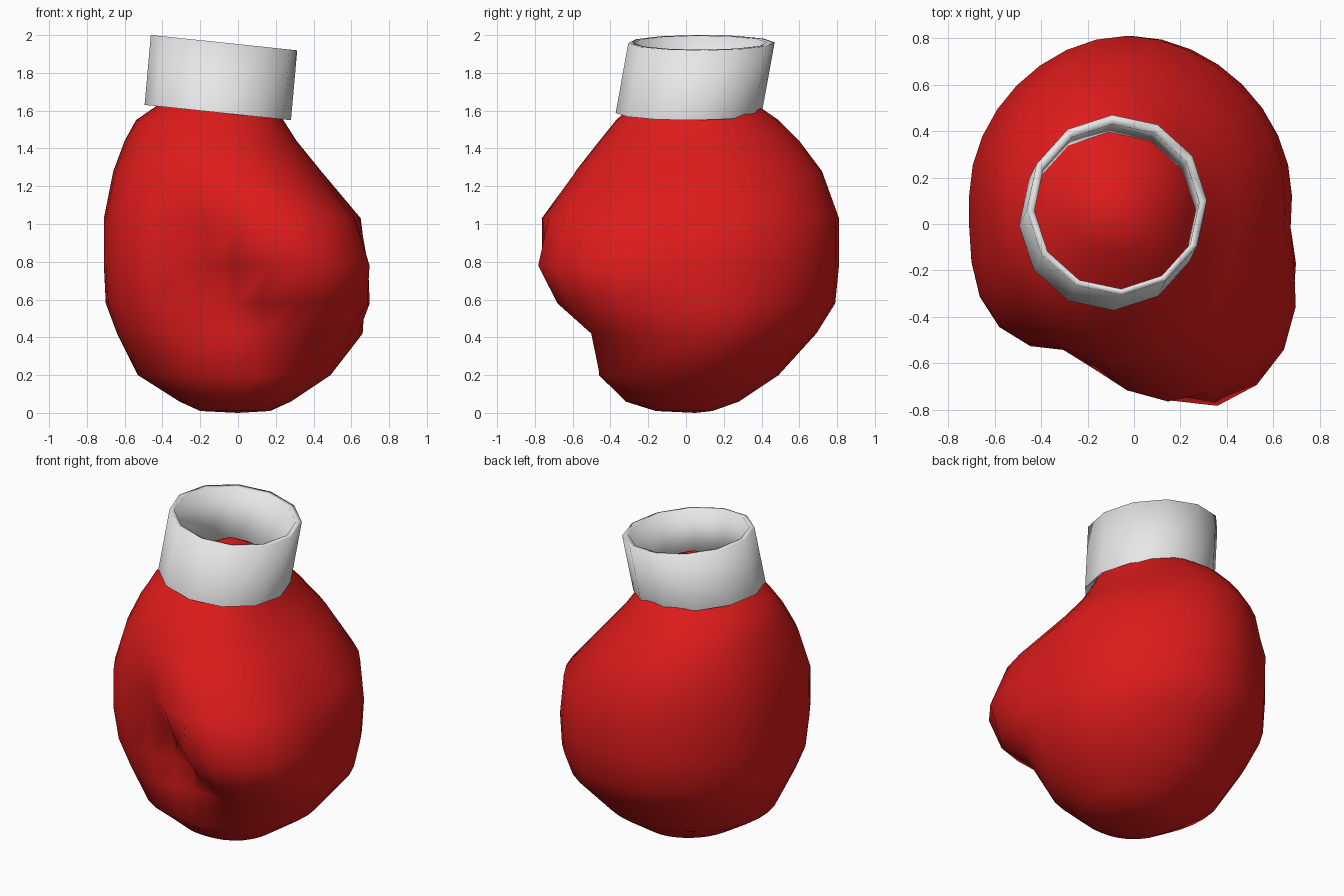
import bpy, math
from math import sin, cos, pi, radians

if "Cube" in bpy.data.objects:
    bpy.data.objects.remove(bpy.data.objects["Cube"])


def material(name, rgb):
    m = bpy.data.materials.new(name)
    m.diffuse_color = (*rgb, 1)
    m.use_nodes = True
    m.node_tree.nodes["Principled BSDF"].inputs["Base Color"].default_value = m.diffuse_color
    return m


red = material("red leather", (0.72, 0.011, 0.011))
white = material("white cuff", (0.80, 0.80, 0.80))


def interp(table, z):
    """Linear lookup in a list of (z, value)."""
    if z <= table[0][0]:
        return table[0][1]
    for (a, va), (b, vb) in zip(table, table[1:]):
        if z <= b:
            return va + (vb - va) * (z - a) / (b - a)
    return table[-1][1]


def build(name, verts, faces, mat, angle):
    me = bpy.data.meshes.new(name)
    me.from_pydata(verts, [], faces)
    me.materials.append(mat)
    ob = bpy.data.objects.new(name, me)
    bpy.context.collection.objects.link(ob)
    bpy.ops.object.select_all(action='DESELECT')
    ob.select_set(True)
    bpy.context.view_layer.objects.active = ob
    bpy.ops.object.shade_smooth_by_angle(angle=radians(angle))
    return ob


def strips(rings, n):
    return [(r * n + i, r * n + (i + 1) % n, (r + 1) * n + (i + 1) % n, (r + 1) * n + i)
            for r in range(rings - 1) for i in range(n)]


# Mitt: stacked rings (height, left, right, front, back) with a thumb bulge
LEVELS = [
    (0.01, -.20, .17, -.16, .14),
    (0.06, -.31, .28, -.32, .28),
    (0.20, -.53, .49, -.46, .49),
    (0.42, -.64, .66, -.51, .69),
    (0.58, -.70, .67, -.54, .79),
    (0.78, -.71, .68, -.57, .81),
    (1.03, -.71, .65, -.57, .81),
    (1.28, -.66, .44, -.52, .72),
    (1.44, -.60, .31, -.44, .60),
    (1.55, -.54, .24, -.37, .49),
    (1.64, -.41, .20, -.27, .36),
    (1.74, -.26, .08, -.12, .22),
]
THUMB = [(0.3, 0), (0.42, .03), (0.58, .20), (0.78, .265), (1.03, .21), (1.28, .07), (1.5, 0)]
WIDTH = [(0.5, 32), (1.1, 40)]
GROOVE = [(0.2, 0), (0.42, .05), (0.58, .11), (0.78, .08), (1.03, .02), (1.2, 0)]
CORNER = [(0.1, 2.2), (0.42, 3.0), (0.7, 3.4), (1.03, 3.3), (1.3, 2.7), (1.55, 2.2)]
N = 32


def bump(d, left, right):
    w = left if d < 0 else right
    return cos(pi / 2 * d / w) ** 1.3 if abs(d) < w else 0


def mitt():
    verts = []
    for z, l, r, f, b in LEVELS:
        cx, cy, rx, ry = (l + r) / 2, (f + b) / 2, (r - l) / 2, (b - f) / 2
        peak = -65 + (0.75 - z) * 30
        for i in range(N):
            deg = 360 * i / N - 180
            c, s = cos(radians(deg)), sin(radians(deg))
            # squarer toward the front, most of all at the left knuckles
            p = 1.9 if s > 0 else 2.4 if c > 0 else interp(CORNER, z)
            rad = (abs(c / rx) ** p + abs(s / ry) ** p) ** (-1 / p)
            # thumb, and the crease between it and the fingers
            rad += interp(THUMB, z) * bump(deg - peak, interp(WIDTH, z), 52)
            rad -= interp(GROOVE, z) * bump(deg - peak + 33, 24, 24)
            verts.append((cx + rad * c, cy + rad * s, z))
    faces = strips(len(LEVELS), N)
    base, tip = len(verts), len(verts) + 1
    verts += [(0, .05, 0), (-.09, .05, 1.83)]
    last = (len(LEVELS) - 1) * N
    for i in range(N):
        j = (i + 1) % N
        faces += [(base, j, i), (tip, last + i, last + j)]
    build("mitt", verts, faces, red, 80)


# Cuff: leaning open tube with a thin wall (centre x, centre y, height, radius)
def cuff():
    n = 12
    rings = [(-.107, .015, 1.59, .388), (-.074, .082, 1.96, .388),
             (-.074, .075, 1.96, .355), (-.09, .04, 1.60, .355)]
    verts = []
    for cx, cy, z, rad in rings:
        for i in range(n):
            a = radians(93) + 2 * pi * i / n
            verts.append((cx + rad * cos(a), cy + rad * sin(a), z - .105 * rad * cos(a)))
    faces = strips(4, n)
    faces += [(3 * n + i, 3 * n + (i + 1) % n, (i + 1) % n, i) for i in range(n)]
    build("cuff", verts, faces, white, 100)


mitt()
cuff()
